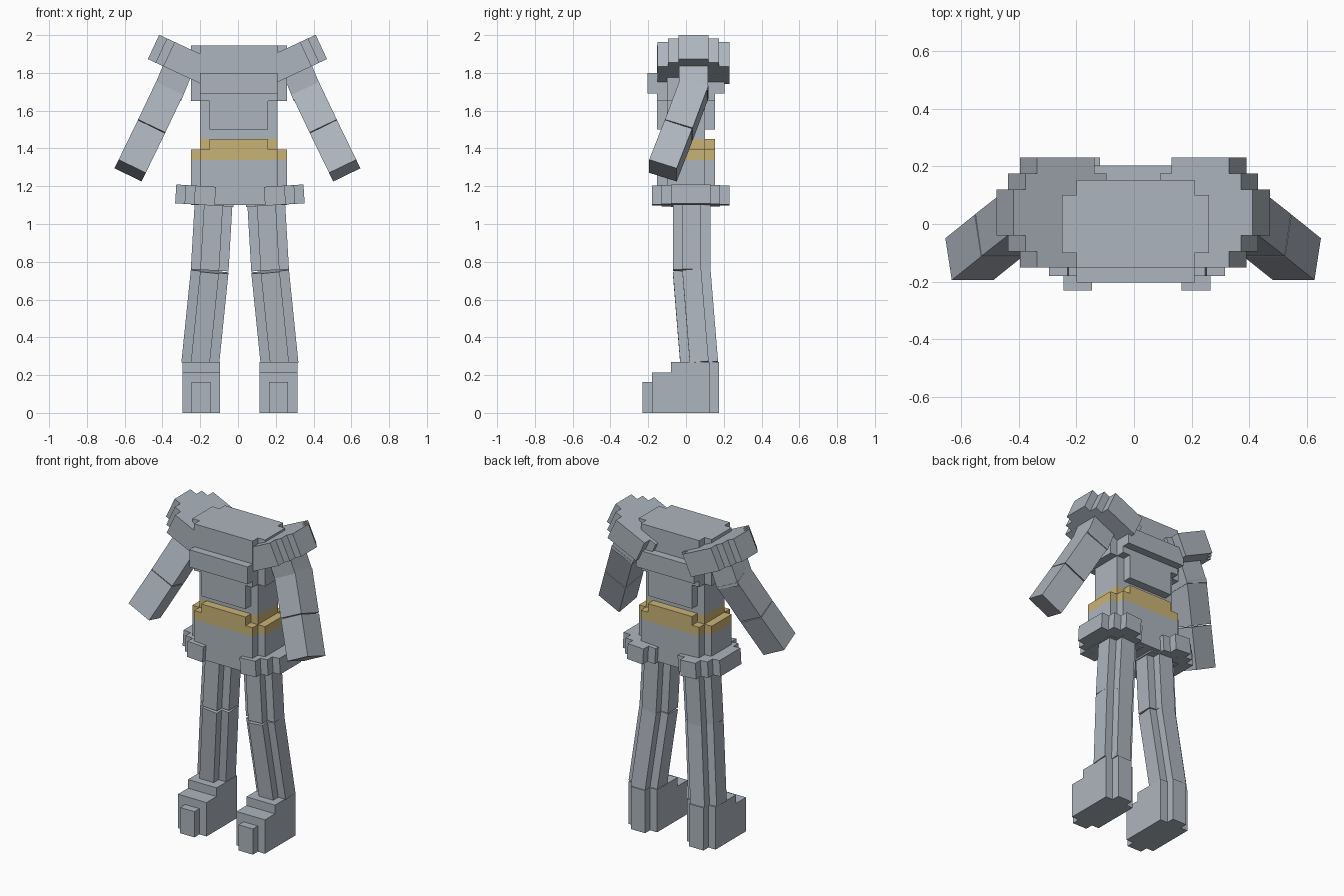
import bpy, bmesh, math
from mathutils import Matrix, Vector

cube = bpy.data.objects.get("Cube")
if cube:
    bpy.data.objects.remove(cube)


def material(name, rgb):
    mat = bpy.data.materials.new(name)
    mat.use_nodes = True
    mat.diffuse_color = (*rgb, 1)
    mat.node_tree.nodes["Principled BSDF"].inputs["Base Color"].default_value = (*rgb, 1)
    return mat


GREY = material("steel grey", (0.42, 0.46, 0.51))
GOLD = material("belt gold", (0.59, 0.45, 0.18))


def stepped(name, steps, z0, z1, place=Matrix(), mat=GREY):
    """Prism with stair-cut corners; steps lists (half width, half depth), widest first."""
    quarter = []
    for i, (hx, hy) in enumerate(steps):
        if i:
            quarter.append((hx, steps[i - 1][1]))
        quarter.append((hx, hy))
    ring = quarter + [(-x, y) for x, y in reversed(quarter)]
    ring += [(-x, -y) for x, y in quarter] + [(x, -y) for x, y in reversed(quarter)]
    bm = bmesh.new()
    base = bm.faces.new([bm.verts.new((x, y, z0)) for x, y in ring])
    top = bmesh.ops.extrude_face_region(bm, geom=[base])["geom"]
    for v in top:
        if isinstance(v, bmesh.types.BMVert):
            v.co.z = z1
    bm.transform(place)
    bmesh.ops.recalc_face_normals(bm, faces=bm.faces[:])
    mesh = bpy.data.meshes.new(name)
    bm.to_mesh(mesh)
    bm.free()
    mesh.materials.append(mat)
    obj = bpy.data.objects.new(name, mesh)
    bpy.context.collection.objects.link(obj)
    return obj


def box(name, x, y, z, mat=GREY):
    mid = Matrix.Translation(((x[0] + x[1]) / 2, (y[0] + y[1]) / 2, 0))
    return stepped(name, [((x[1] - x[0]) / 2, (y[1] - y[0]) / 2)], z[0], z[1], mid, mat)


def limb(name, a, b, steps):
    """Stepped prism running from a to b, its width kept level with the front."""
    a, b = Vector(a), Vector(b)
    zc = (a - b).normalized()
    xc = Vector((0, 1, 0)).cross(zc).normalized()
    yc = zc.cross(xc)
    place = Matrix((xc, yc, zc)).transposed().to_4x4()
    place.translation = b
    return stepped(name, steps, 0, (a - b).length, place)


def mirror(obj, name, centre=0.0):
    """Matching part on the right side."""
    twin = obj.copy()
    twin.data = obj.data.copy()
    twin.name = name
    twin.data.transform(Matrix.Translation((2 * centre, 0, 0)) @ Matrix.Scale(-1, 4, (1, 0, 0)))
    twin.data.flip_normals()
    bpy.context.collection.objects.link(twin)


# Torso, stacked from the hips up
WIDE = [(0.255, 0.1), (0.205, 0.153)]
SLIM = [(0.205, 0.1), (0.155, 0.153)]
shift = Matrix.Translation((0.005, 0, 0))
for name, steps, z0, z1, mat in (
    ("hips", WIDE, 1.1, 1.34, GREY),
    ("belt", WIDE, 1.34, 1.395, GOLD),
    ("belt_rim", SLIM, 1.395, 1.45, GOLD),
    ("waist", [(0.205, 0.1)], 1.45, 1.5, GREY),
    ("ribs", SLIM, 1.5, 1.65, GREY),
    ("chest", WIDE, 1.65, 1.945, GREY),
    ("chest_band", [(0.205, 0.203)], 1.69, 1.8, GREY),
):
    stepped(name, steps, z0, z1, shift, mat)

# Legs with skirt halves and boots
LEG = [(0.1, 0.05), (0.05, 0.1)]
thigh = limb("left_thigh", (0.147, 0.03, 1.15), (0.17, 0.03, 0.755), LEG)
shin = limb("left_shin", (0.17, 0.03, 0.75), (0.22, 0.07, 0.26), LEG)
tilt = Matrix.Translation((0.195, 0.025, 1.15)) @ Matrix.Rotation(math.radians(-3.5), 4, "Y")
skirt = stepped("left_skirt", [(0.155, 0.105), (0.105, 0.155), (0.055, 0.205)], -0.05, 0.05, tilt)
parts = [thigh, shin, skirt,
         box("left_boot", (0.115, 0.315), (-0.18, 0.125), (0, 0.215)),
         box("left_boot_cuff", (0.115, 0.315), (-0.08, 0.125), (0.215, 0.27)),
         box("left_boot_heel", (0.165, 0.265), (0.125, 0.175), (0, 0.27)),
         box("left_boot_toe", (0.165, 0.265), (-0.23, -0.18), (0, 0.163))]
for part in parts:
    mirror(part, part.name.replace("left", "right"), 0.01)

# Arms with shoulder guards
ARM = [(0.08, 0.077)]
upper = limb("left_shoulder", (0.305, 0.04, 1.84), (0.37, 0.04, 1.68), ARM)
middle = limb("left_upper_arm", (0.355, 0.045, 1.72), (0.461, -0.038, 1.497), ARM)
lower = limb("left_forearm", (0.463, -0.04, 1.493), (0.565, -0.122, 1.283), ARM)
lift = Matrix.Translation((0.26, 0.04, 1.853)) @ Matrix.Rotation(math.radians(-25), 4, "Y")
guard = stepped("left_shoulder_guard", [(0.2, 0.08), (0.155, 0.135), (0.11, 0.19)],
                -0.071, 0.071, lift)
for part in (upper, middle, lower, guard):
    mirror(part, part.name.replace("left", "right"), -0.003)
